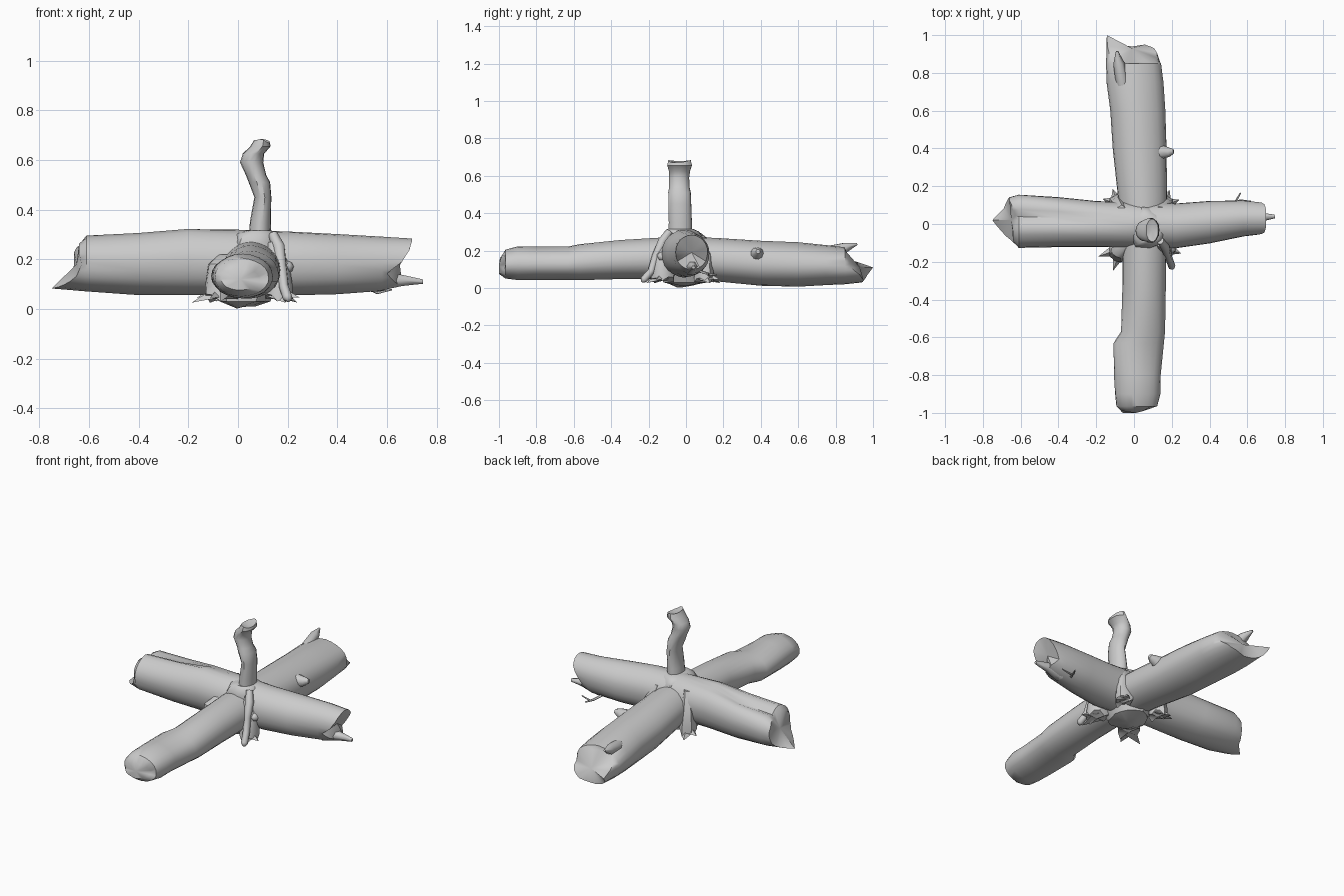
import bpy, bmesh, math, random
from mathutils import Vector

random.seed(4)


def finish(name, bm, angle=40):
    bmesh.ops.recalc_face_normals(bm, faces=bm.faces)
    mesh = bpy.data.meshes.new(name)
    bm.to_mesh(mesh)
    bm.free()
    ob = bpy.data.objects.new(name, mesh)
    bpy.context.collection.objects.link(ob)
    bpy.ops.object.select_all(action='DESELECT')
    ob.select_set(True)
    bpy.context.view_layer.objects.active = ob
    bpy.ops.object.shade_smooth_by_angle(angle=math.radians(angle))
    return ob


def around(values, a):
    """Interpolate a list of values spread evenly round the circle."""
    f = a / math.tau * len(values)
    i = int(f) % len(values)
    k = f - int(f)
    return values[i] * (1 - k) + values[(i + 1) % len(values)] * k


def loft(name, axis, rings, start=(0,), end=(0,), hollow=(0, 0), sides=24,
         rough=0.03, shape=lambda t, a: 1):
    """Rings are (position, centre1, centre2, radius1, radius2) along an axis."""
    bm = bmesh.new()
    grain = [random.uniform(1 - rough, 1) for _ in range(sides)]

    def place(t, u, v):
        return {'x': (t, u, v), 'y': (u, t, v), 'z': (u, v, t)}[axis]

    loops = []
    for n, (t, u, v, ru, rv) in enumerate(rings):
        loop = []
        for i in range(sides):
            a = math.tau * i / sides
            s = shape(t, a) * grain[i] * random.uniform(1 - rough / 2, 1)
            off = around(start, a) if n == 0 else around(end, a) if n == len(rings) - 1 else 0
            loop.append(bm.verts.new(place(t + off, u + ru * s * math.cos(a), v + rv * s * math.sin(a))))
        loops.append(loop)
    for p, q in zip(loops, loops[1:]):
        for i in range(sides):
            j = (i + 1) % sides
            bm.faces.new((p[i], p[j], q[j], q[i]))
    # caps, pushed inwards where the end is rotted out
    for loop, ring, depth in ((loops[0], rings[0], hollow[0]), (loops[-1], rings[-1], -hollow[1])):
        mid = bm.verts.new(place(ring[0] + depth, ring[1], ring[2]))
        for i in range(sides):
            bm.faces.new((loop[i], loop[(i + 1) % sides], mid))
    return finish(name, bm)


def tube(name, pts, radii, sides=7):
    """Tapered round branch through a few points."""
    bm = bmesh.new()
    pts = [Vector(p) for p in pts]
    loops = []
    for k, (p, r) in enumerate(zip(pts, radii)):
        d = pts[min(k + 1, len(pts) - 1)] - pts[max(k - 1, 0)]
        q = d.to_track_quat('Z', 'Y')
        loops.append([bm.verts.new(p + q @ Vector((r * math.cos(math.tau * i / sides),
                                                 r * math.sin(math.tau * i / sides), 0)))
                      for i in range(sides)])
    for p, q in zip(loops, loops[1:]):
        for i in range(sides):
            j = (i + 1) % sides
            bm.faces.new((p[i], p[j], q[j], q[i]))
    bm.faces.new(loops[0])
    bm.faces.new(loops[-1])
    return finish(name, bm, 60)


# long log, front to back: rounded front end, splintered back end
loft('long_log', 'y', [
    (-0.99, 0.01, 0.12, 0.08, 0.045), (-0.965, 0.015, 0.127, 0.112, 0.078),
    (-0.9, 0.02, 0.132, 0.124, 0.091), (-0.8, 0.018, 0.132, 0.128, 0.09),
    (-0.63, 0.025, 0.132, 0.138, 0.09), (-0.57, 0.048, 0.138, 0.12, 0.097),
    (-0.35, 0.053, 0.152, 0.118, 0.105), (-0.1, 0.055, 0.16, 0.12, 0.112),
    (0.15, 0.045, 0.152, 0.135, 0.117), (0.4, 0.03, 0.132, 0.147, 0.122),
    (0.6, 0.02, 0.125, 0.15, 0.12), (0.75, 0.005, 0.122, 0.155, 0.108),
    (0.85, -0.002, 0.118, 0.15, 0.1), (0.92, -0.01, 0.11, 0.138, 0.082)],
    start=(0.03, 0.02, 0.0, 0.0, -0.005, 0.0, 0.0, -0.01, -0.01, -0.01, 0.0, 0.01),
    end=(-0.04, -0.05, -0.05, -0.07, -0.06, -0.04, 0.08, 0.05, 0.03, 0.02, 0.03, 0.01),
    hollow=(-0.01, -0.01))

# cross log, left to right: trough along the left top, torn right end
def trough(t, a):
    depth = min(1, max(0, (-0.12 - t) / 0.3))
    return 1 - 0.36 * depth * math.exp(-((math.degrees(a) - 76) / 17) ** 2)


loft('cross_log', 'x', [
    (-0.67, 0.02, 0.18, 0.125, 0.098), (-0.61, 0.015, 0.187, 0.145, 0.117),
    (-0.4, 0.01, 0.185, 0.135, 0.13), (-0.2, 0.0, 0.192, 0.125, 0.138),
    (0.0, -0.005, 0.188, 0.122, 0.133), (0.22, -0.01, 0.183, 0.122, 0.13),
    (0.4, 0.01, 0.18, 0.115, 0.122), (0.58, 0.03, 0.182, 0.098, 0.11),
    (0.66, 0.03, 0.19, 0.088, 0.095)],
    start=(0.01, 0.01, 0.03, 0.05, 0.03, 0.03, 0.04, 0.02, -0.03, -0.08, -0.02, 0.0),
    end=(0.0, 0.03, 0.04, 0.04, 0.04, 0.03, 0.0, -0.06, -0.03, -0.01, 0.0, -0.03),
    hollow=(0.02, 0.01), shape=trough)

# upright stake with a bent, flared head
loft('upright_stake', 'z', [
    (0.25, 0.085, -0.03, 0.048, 0.068), (0.35, 0.09, -0.03, 0.045, 0.068),
    (0.45, 0.1, -0.032, 0.037, 0.066), (0.51, 0.086, -0.034, 0.047, 0.066),
    (0.54, 0.072, -0.035, 0.044, 0.06), (0.59, 0.055, -0.036, 0.05, 0.06),
    (0.625, 0.062, -0.034, 0.046, 0.062), (0.655, 0.09, -0.033, 0.044, 0.073),
    (0.68, 0.096, -0.033, 0.034, 0.066)],
    end=(-0.01, 0.0, 0.005, 0.0, 0.0, 0.0, 0.005, -0.01),
    hollow=(0, 0.015), sides=14, rough=0.08)

# mud collar at the stake foot and mud pad under the crossing
loft('mud_collar', 'z', [
    (0.2, 0.07, -0.02, 0.125, 0.125), (0.27, 0.065, -0.02, 0.115, 0.118),
    (0.302, 0.07, -0.025, 0.1, 0.1), (0.316, 0.08, -0.03, 0.06, 0.075)],
    sides=18, rough=0.15)
loft('mud_pad', 'z', [
    (0.01, 0.03, -0.01, 0.05, 0.06), (0.03, 0.03, -0.01, 0.12, 0.13),
    (0.09, 0.04, -0.01, 0.14, 0.15)],
    start=(0, 0.01, 0, -0.01, 0.01), sides=16, rough=0.2)

# mud packed into the four inner corners, flaring at the bottom with ragged feet
for name, x, y, top, r in (('front_right', 0.16, -0.125, 0.27, 0.065), ('front_left', -0.07, -0.13, 0.22, 0.075),
                           ('back_right', 0.16, 0.1, 0.26, 0.055), ('back_left', -0.085, 0.105, 0.28, 0.055)):
    sx, sy = (1 if x > 0 else -1), (1 if y > 0 else -1)
    loft('mud_corner_' + name, 'z', [
        (0.04, x, y, r, r * 1.15), (0.09, x, y, r, r * 1.1),
        (0.18, x, y, r * 0.8, r * 0.8), (top, x - sx * 0.02, y - sy * 0.03, r * 0.45, r * 0.5)],
        start=(0, 0.03, -0.01, 0.02, 0.0, 0.03, -0.01, 0.02), sides=12, rough=0.2)
    # torn flakes sticking out at the foot
    for k in range(2):
        a = math.atan2(sy, sx) + (k - 0.5) * 0.9
        reach = r + (0.05 if name == 'front_left' else 0.03)
        tip = Vector((x + math.cos(a) * reach, y + math.sin(a) * reach, 0.025 + 0.02 * k))
        bm = bmesh.new()
        side = Vector((-math.sin(a), math.cos(a), 0)) * 0.045
        base = Vector((x, y, 0.05))
        corners = [base + side, base - side, base + Vector((0, 0, 0.05))]
        vs = [bm.verts.new(c) for c in corners] + [bm.verts.new(tip)]
        for f in ((0, 1, 2), (0, 1, 3), (1, 2, 3), (2, 0, 3)):
            bm.faces.new([vs[i] for i in f])
        finish('mud_flake_' + name, bm)

# drip running down the front right corner
tube('mud_drip', [(0.14, -0.09, 0.3), (0.165, -0.125, 0.25), (0.175, -0.16, 0.17),
                  (0.185, -0.185, 0.09), (0.2, -0.225, 0.045), (0.205, -0.235, 0.035)],
     [0.02, 0.025, 0.022, 0.02, 0.02, 0.01])

# knots, splinters and twigs
tube('side_knot', [(0.14, 0.38, 0.18), (0.185, 0.38, 0.19), (0.21, 0.385, 0.195)], [0.04, 0.026, 0.012], 9)
tube('front_knot', [(0.2, -0.1, 0.17), (0.2, -0.14, 0.17), (0.2, -0.15, 0.18)], [0.03, 0.022, 0.008], 8)
tube('right_splinter', [(0.56, 0.03, 0.11), (0.66, 0.035, 0.115), (0.745, 0.04, 0.11)], [0.045, 0.026, 0.01], 6)
tube('back_splinter', [(-0.06, 0.74, 0.19), (-0.08, 0.85, 0.215), (-0.09, 0.915, 0.235)], [0.035, 0.03, 0.006], 6)
tube('thin_twig', [(0.5, 0.04, 0.1), (0.54, 0.12, 0.075), (0.565, 0.165, 0.07)], [0.009, 0.007, 0.004], 5)
tube('thin_twig_fork', [(0.535, 0.11, 0.078), (0.56, 0.125, 0.065), (0.62, 0.12, 0.078)], [0.006, 0.006, 0.003], 5)
